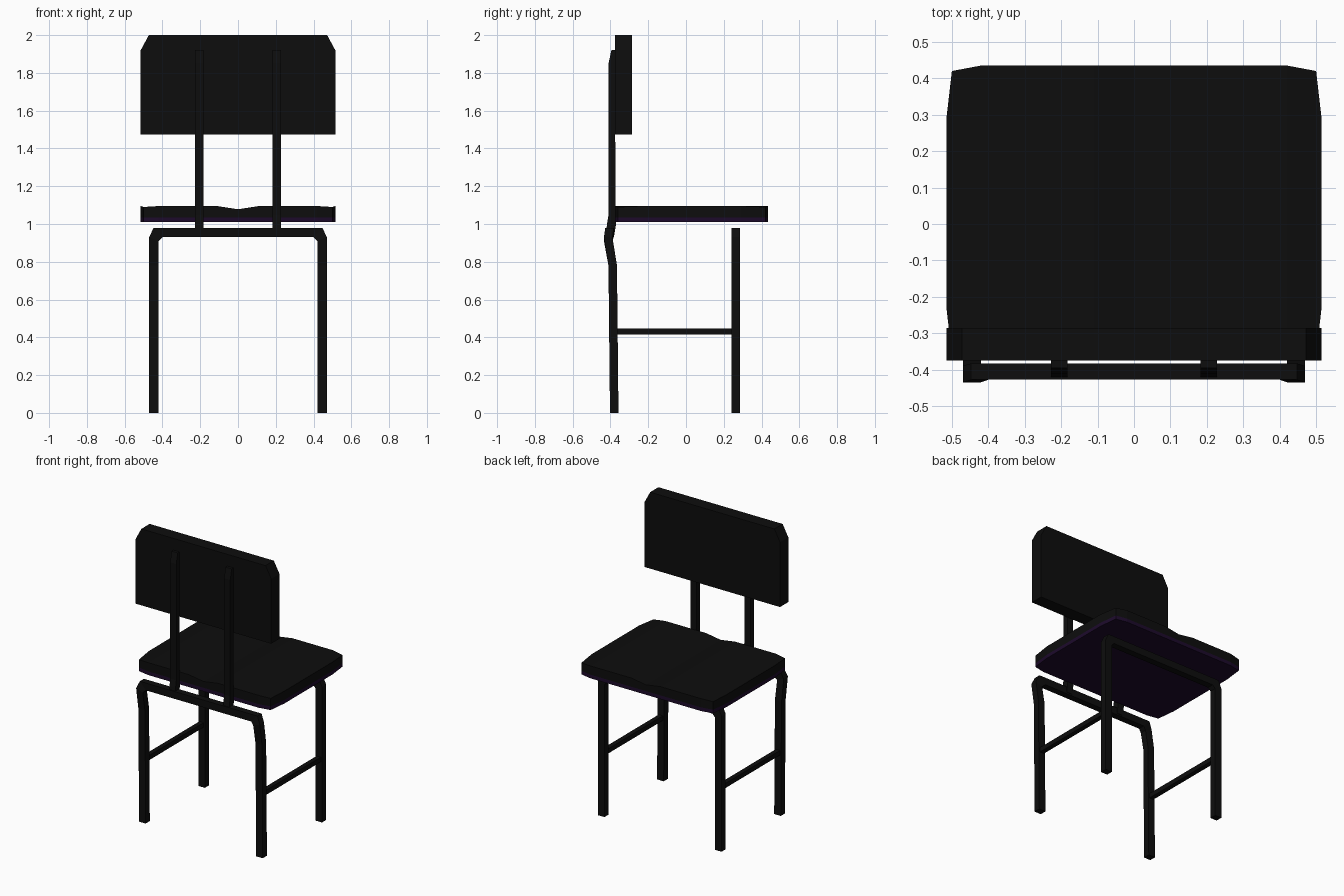
import bpy, bmesh

cube = bpy.data.objects.get("Cube")
if cube:
    bpy.data.objects.remove(cube, do_unlink=True)


def material(name, rgb):
    m = bpy.data.materials.new(name)
    m.use_nodes = True
    m.diffuse_color = (*rgb, 1)
    m.node_tree.nodes["Principled BSDF"].inputs["Base Color"].default_value = (*rgb, 1)
    return m


black = material("black", (0.004, 0.004, 0.004))
purple = material("dark purple", (0.012, 0.003, 0.024))


def loft(name, sections, mat):
    """Join a row of four-cornered sections into a closed flat-shaded solid."""
    bm = bmesh.new()
    rings = [[bm.verts.new(p) for p in s] for s in sections]
    for a, b in zip(rings, rings[1:]):
        for i in range(4):
            j = (i + 1) % 4
            bm.faces.new((a[i], a[j], b[j], b[i]))
    bm.faces.new(rings[0])
    bm.faces.new(rings[-1])
    bmesh.ops.recalc_face_normals(bm, faces=bm.faces)
    mesh = bpy.data.meshes.new(name)
    bm.to_mesh(mesh)
    bm.free()
    mesh.materials.append(mat)
    obj = bpy.data.objects.new(name, mesh)
    bpy.context.collection.objects.link(obj)
    return obj


def mirrored(sections):
    """Add the mirror image of sections that run from the outside inwards."""
    other = [[(-x, y, z) for x, y, z in s] for s in reversed(sections)]
    return sections + other


def box_section_x(x, y0, y1, z0, z1):
    return [(x, y0, z0), (x, y1, z0), (x, y1, z1), (x, y0, z1)]


def box_section_z(z, x0, x1, y0, y1):
    return [(x0, y0, z), (x1, y0, z), (x1, y1, z), (x0, y1, z)]


# Leg arches: outer and inner outline pairs, with a depth centre for each height
def arch(name, depth, centre):
    pairs = [((0.47, 0), (0.42, 0)),
             ((0.47, 0.78), (0.42, 0.78)),
             ((0.47, 0.93), (0.42, 0.91)),
             ((0.447, 0.98), (0.40, 0.93))]
    sections = []
    for (outer, inner), c in zip(pairs, centre):
        sections.append([(x, c + s * depth / 2, z)
                         for (x, z), s in ((outer, -1), (outer, 1), (inner, 1), (inner, -1))])
    loft(name, mirrored(sections), black)


arch("backrest_side_legs", 0.045, (-0.38, -0.388, -0.412, -0.405))
arch("seat_edge_legs", 0.045, (0.263, 0.263, 0.263, 0.263))

# Side stretchers and backrest posts
for side, sign in (("left", 1), ("right", -1)):
    x = sign * 0.445
    loft(side + "_stretcher",
         [[(x + dx, y, z) for dx, z in ((-0.016, 0.414), (0.016, 0.414), (0.016, 0.446), (-0.016, 0.446))]
          for y in (-0.375, 0.255)], black)
    x = sign * 0.205
    rows = [(0.94, -0.425, -0.38), (1.0, -0.418, -0.37), (1.05, -0.41, -0.372),
            (1.5, -0.41, -0.375), (1.85, -0.41, -0.37), (1.92, -0.395, -0.37)]
    loft(side + "_backrest_post",
         [box_section_z(z, x - 0.023, x + 0.023, y0, y1) for z, y0, y1 in rows], black)

# Seat: rounded-off corners, with a shallow dip along the middle of the cushion
plan = [(0.515, -0.23, 0.29, 1.095), (0.5, -0.36, 0.42, 1.09), (0.42, -0.375, 0.435, 1.095),
        (0.11, -0.375, 0.435, 1.095), (0.0, -0.375, 0.435, 1.078)]


def seat_part(name, bottom, top, mat):
    half = [box_section_x(x, y0, y1, bottom, top or z) for x, y0, y1, z in plan]
    loft(name, mirrored(half[:-1])[:len(half) - 1] + [half[-1]] + mirrored(half[:-1])[len(half) - 1:], mat)


seat_part("seat_base", 1.01, 1.035, purple)
seat_part("seat_cushion", 1.035, None, black)

# Backrest with clipped top corners
loft("backrest", [box_section_z(z, -w, w, -0.375, -0.285)
                  for z, w in ((1.475, 0.515), (1.92, 0.515), (2.0, 0.472))], black)
